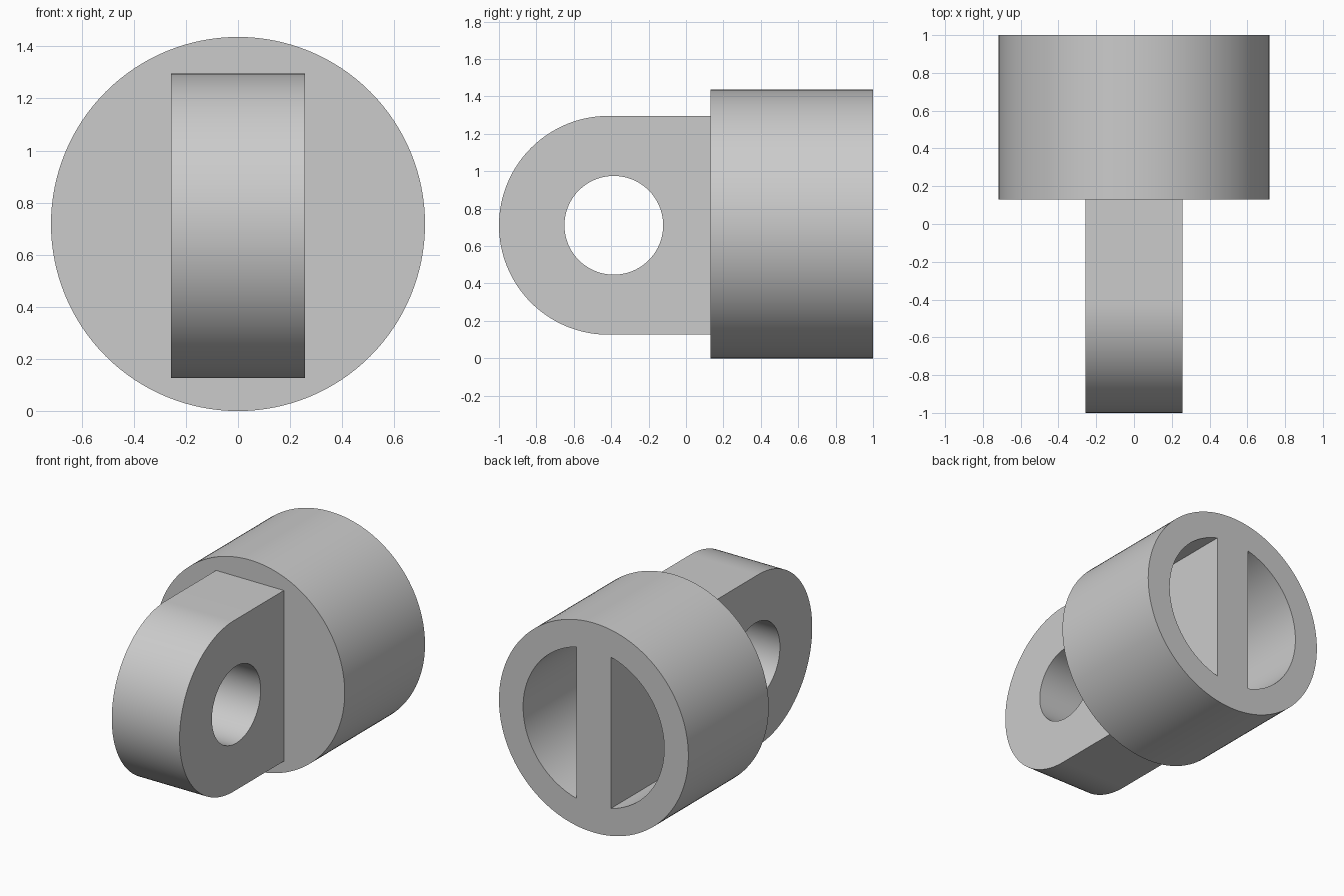
import bpy
import bmesh
from math import sin, cos, pi, asin
from mathutils import Vector

cube = bpy.data.objects.get("Cube")
if cube:
    bpy.data.objects.remove(cube, do_unlink=True)

grey = bpy.data.materials.new("plain grey")
grey.use_nodes = True
colour = (0.6, 0.6, 0.6, 1)
grey.diffuse_color = colour
grey.node_tree.nodes["Principled BSDF"].inputs["Base Color"].default_value = colour

CUP_R, CUP_FRONT, CUP_BACK = 0.718, 0.13, 1.0
POCKET_R, POCKET_FLOOR, WEB_HALF = 0.535, 0.31, 0.13
LUG_R, LUG_HALF, LUG_Z = 0.585, 0.257, 0.711
HOLE_R, HOLE_Y = 0.264, -0.386


def arc(cx, cy, r, start, end, n):
    return [(cx + r * cos(start + (end - start) * i / n),
             cy + r * sin(start + (end - start) * i / n)) for i in range(n + 1)]


def prism(name, outline, axis, low, high):
    """Extrude an outline along x (points are y, z) or along y (points are x, z)."""
    bm = bmesh.new()
    if axis == "x":
        verts = [bm.verts.new((low, a, b)) for a, b in outline]
        step = Vector((high - low, 0, 0))
    else:
        verts = [bm.verts.new((a, low, b)) for a, b in outline]
        step = Vector((0, high - low, 0))
    base = bm.faces.new(verts)
    top = bmesh.ops.extrude_face_region(bm, geom=[base], use_keep_orig=True)["geom"]
    bmesh.ops.translate(bm, vec=step, verts=[v for v in top if isinstance(v, bmesh.types.BMVert)])
    bmesh.ops.recalc_face_normals(bm, faces=bm.faces)
    mesh = bpy.data.meshes.new(name)
    bm.to_mesh(mesh)
    bm.free()
    mesh.materials.append(grey)
    obj = bpy.data.objects.new(name, mesh)
    bpy.context.collection.objects.link(obj)
    return obj


def select(obj):
    bpy.ops.object.select_all(action="DESELECT")
    obj.select_set(True)
    bpy.context.view_layer.objects.active = obj


def cut(obj, cutter):
    cutter.hide_render = True
    mod = obj.modifiers.new("cut", "BOOLEAN")
    mod.operation = "DIFFERENCE"
    mod.solver = "EXACT"
    mod.object = cutter
    select(obj)
    bpy.ops.object.modifier_apply(modifier=mod.name)
    bpy.data.objects.remove(cutter, do_unlink=True)


# Round cup with two D-shaped pockets in the back, leaving an upright web
cup = prism("cup", arc(0, CUP_R, CUP_R, 0, 2 * pi, 128)[:-1], "y", CUP_FRONT, CUP_BACK)
half_angle = pi / 2 - asin(WEB_HALF / POCKET_R)
for turn in (0, pi):
    shape = arc(0, CUP_R, POCKET_R, turn - half_angle, turn + half_angle, 56)
    cut(cup, prism("pocket_cutter", shape, "y", POCKET_FLOOR, CUP_BACK + 0.1))

# Rounded lug with a cross hole, rooted in the solid front of the cup
root = CUP_FRONT + 0.05
profile = arc(LUG_R - 1, LUG_Z, LUG_R, pi / 2, 3 * pi / 2, 64)
profile += [(root, LUG_Z - LUG_R), (root, LUG_Z + LUG_R)]
lug = prism("lug", profile, "x", -LUG_HALF, LUG_HALF)
hole = arc(HOLE_Y, LUG_Z, HOLE_R, 0, 2 * pi, 80)[:-1]
cut(lug, prism("hole_cutter", hole, "x", -LUG_HALF - 0.1, LUG_HALF + 0.1))

for part in (cup, lug):
    select(part)
    bpy.ops.object.shade_smooth_by_angle(angle=pi / 6)
